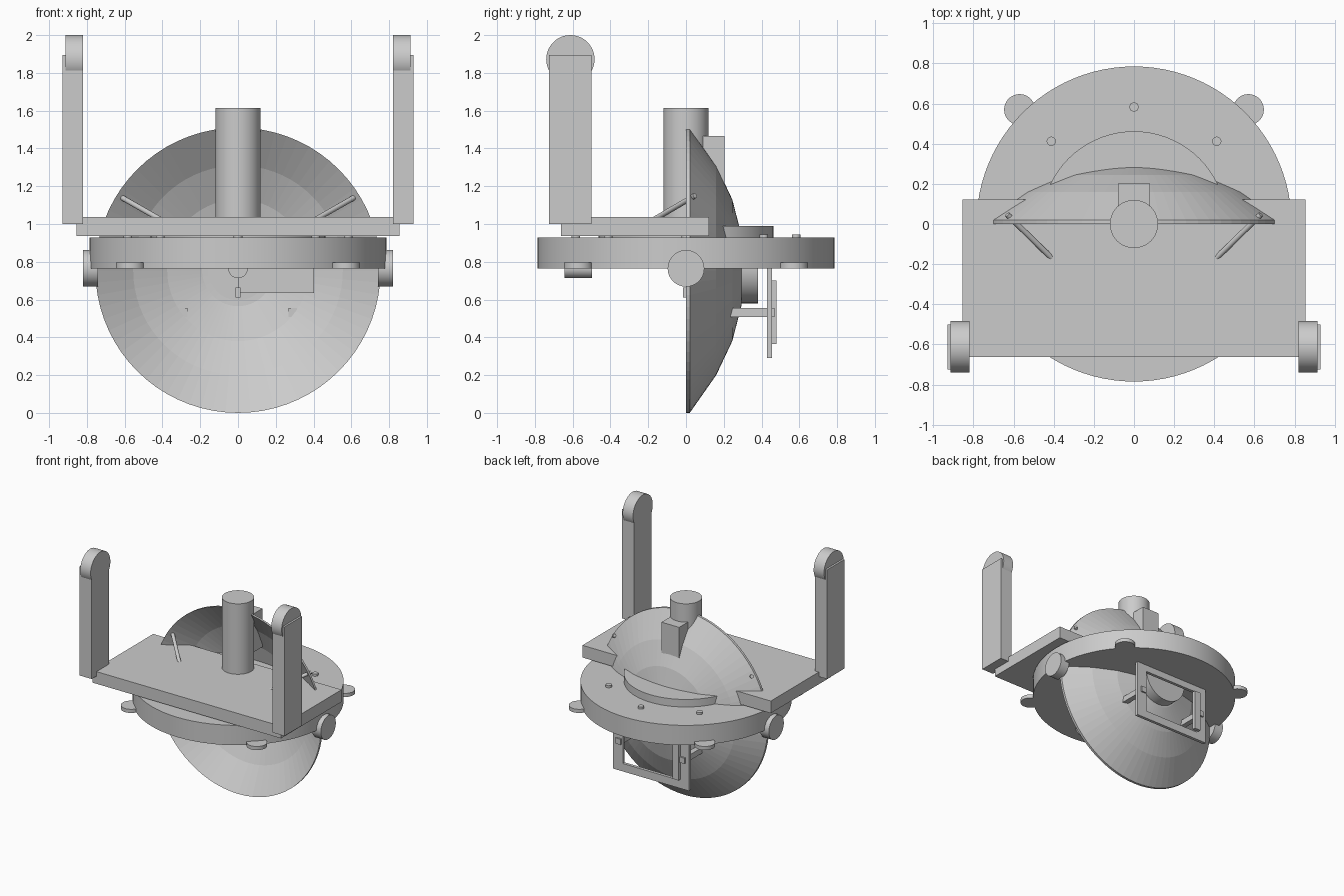
import bpy, bmesh, math
from mathutils import Vector

if "Cube" in bpy.data.objects:
    bpy.data.objects.remove(bpy.data.objects["Cube"])

grey = bpy.data.materials.new("plain_grey")
grey.diffuse_color = (0.6, 0.6, 0.6, 1)
grey.use_nodes = True
grey.node_tree.nodes["Principled BSDF"].inputs["Base Color"].default_value = grey.diffuse_color


def finish(name, bm, smooth=False):
    bmesh.ops.recalc_face_normals(bm, faces=bm.faces)
    me = bpy.data.meshes.new(name)
    bm.to_mesh(me)
    bm.free()
    me.materials.append(grey)
    ob = bpy.data.objects.new(name, me)
    bpy.context.collection.objects.link(ob)
    if smooth:
        bpy.ops.object.select_all(action='DESELECT')
        ob.select_set(True)
        bpy.context.view_layer.objects.active = ob
        bpy.ops.object.shade_smooth_by_angle(angle=math.radians(30))
    return ob


def box(name, x, y, z):
    bm = bmesh.new()
    bmesh.ops.create_cube(bm, size=1)
    for v in bm.verts:
        for i, (a, b) in enumerate((x, y, z)):
            v.co[i] = (a + b) / 2 + v.co[i] * (b - a)
    return finish(name, bm)


def rod(name, a, b, r, seg=48):
    """Capped cylinder from point a to point b."""
    a, b = Vector(a), Vector(b)
    bm = bmesh.new()
    bmesh.ops.create_cone(bm, cap_ends=True, segments=seg, radius1=r, radius2=r,
                          depth=(b - a).length)
    q = (b - a).to_track_quat('Z', 'Y')
    for v in bm.verts:
        v.co = q @ v.co + (a + b) / 2
    return finish(name, bm, True)


# Dish: thin shell revolved about the y axis, flat bands
CZ = 0.755
outer = [(0.755, 0.02), (0.555, 0.16), (0.375, 0.245), (0.19, 0.293), (0, 0.305)]
inner = [(0, 0.285), (0.19, 0.273), (0.375, 0.225), (0.555, 0.14), (0.755, 0.0)]
bm = bmesh.new()
vs = [bm.verts.new((r, y, 0)) for r, y in outer + inner]
es = [bm.edges.new((vs[i], vs[(i + 1) % len(vs)])) for i in range(len(vs)) if i != 4]
bmesh.ops.spin(bm, geom=vs + es, cent=(0, 0, 0), axis=(0, 1, 0),
               angle=2 * math.pi, steps=72, use_duplicate=False)
bmesh.ops.remove_doubles(bm, verts=bm.verts, dist=0.0005)
for v in bm.verts:
    v.co.z += CZ
finish("dish", bm)

# Round base, raised turntable, flat deck
rod("base_disc", (0, 0, 0.765), (0, 0, 0.928), 0.785, 96)
rod("turntable", (0, 0, 0.92), (0, 0, 0.99), 0.462, 72)
box("deck", (-0.855, 0.855), (-0.663, 0.122), (0.937, 1.037))

# Column with the block behind it
rod("column", (0, 0, 0.95), (0, 0, 1.615), 0.12, 64)
box("column_block", (-0.08, 0.08), (0.08, 0.203), (1.15, 1.465))

# Bolts around the base
for i in range(8):
    a = i * math.pi / 4
    x, y = 0.583 * math.cos(a), 0.583 * math.sin(a)
    rod("base_bolt", (x, y, 0.9), (x, y, 0.945), 0.023, 24)

# Mirrored parts: arms, arm caps, side knobs, feet, struts, frame brackets
for s in (-1, 1):
    box("arm", sorted((s * 0.82, s * 0.93)), (-0.725, -0.5), (1.0, 1.895))
    rod("arm_cap", (s * 0.82, -0.612, 1.872), (s * 0.914, -0.612, 1.872), 0.128)
    rod("side_knob", (s * 0.74, 0, 0.765), (s * 0.82, 0, 0.765), 0.097)
    for t in (-1, 1):
        rod("foot", (s * 0.57, t * 0.57, 0.765), (s * 0.57, t * 0.57, 0.795), 0.077)
    rod("feed_strut", (s * 0.632, 0.047, 1.15), (0, -0.57, 0.79), 0.014, 16)
    box("frame_bracket", sorted((s * 0.268, s * 0.312)), (0.225, 0.468), (0.508, 0.555))
    box("frame_side", sorted((s * 0.255, s * 0.345)), (0.43, 0.455), (0.29, 0.77))

# Feed horn at the focus of the dish
rod("feed_horn", (0, -0.642, 0.765), (0, -0.498, 0.765), 0.052, 32)

# Hub behind the dish, rear frame and handle
rod("dish_hub", (0, 0.275, 0.77), (0, 0.38, 0.77), 0.19)
for z in ((0.29, 0.355), (0.71, 0.77)):
    box("frame_rail", (-0.255, 0.255), (0.43, 0.455), z)
box("frame_handle", (-0.27, -0.215), (0.452, 0.48), (0.365, 0.70))

# Small pin and panel inside the dish
box("dish_pin", (-0.013, 0.013), (-0.015, 0.02), (0.61, 0.665))
box("dish_panel", (0.0, 0.402), (0.005, 0.012), (0.635, 0.80))
